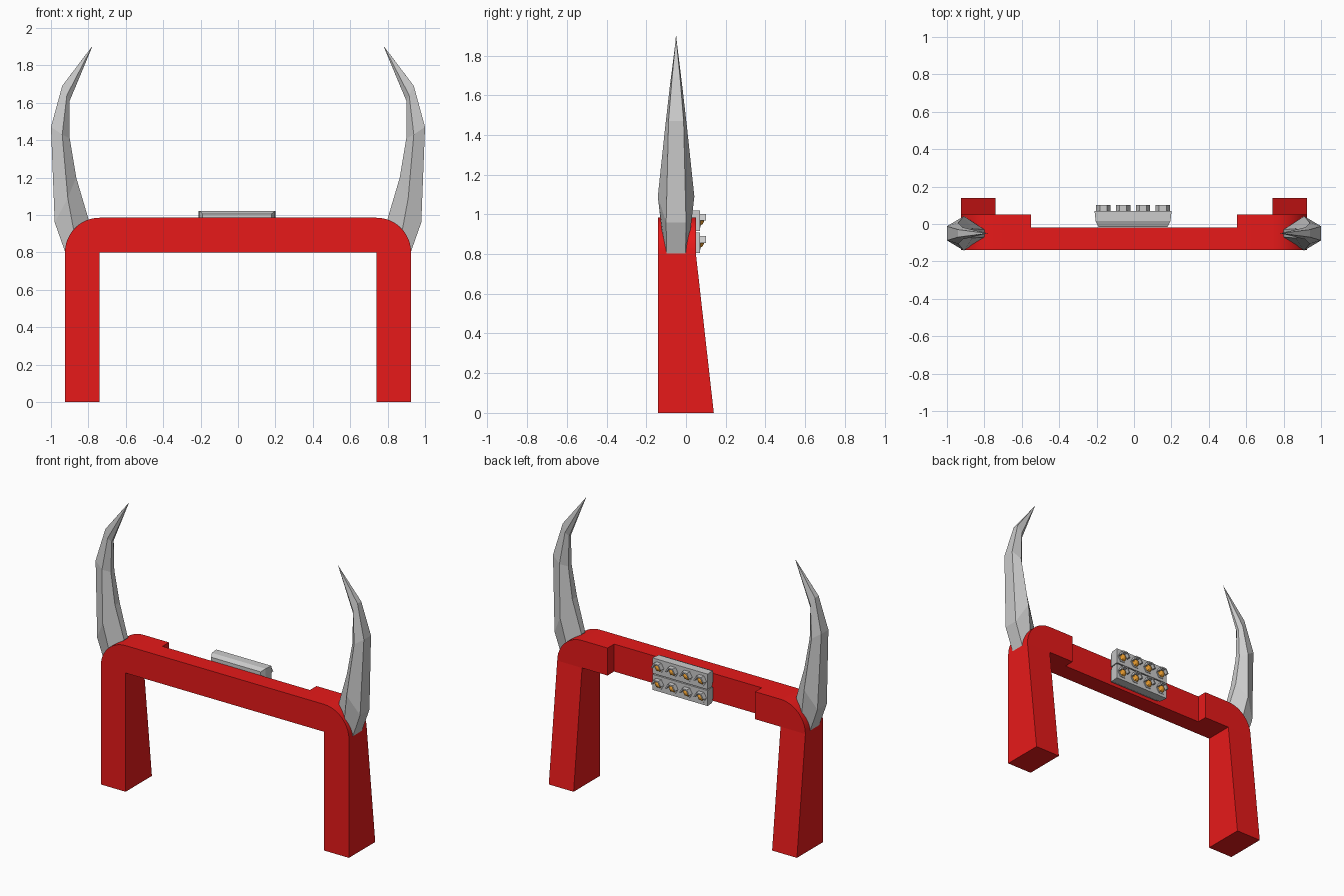
import bpy, bmesh, math

if "Cube" in bpy.data.objects:
    bpy.data.objects.remove(bpy.data.objects["Cube"])


def material(name, color):
    m = bpy.data.materials.new(name)
    m.diffuse_color = color
    m.use_nodes = True
    m.node_tree.nodes["Principled BSDF"].inputs["Base Color"].default_value = m.diffuse_color
    return m


red = material("red_paint", (0.8, 0.01, 0.01, 1))
amber = material("amber_glass", (0.85, 0.35, 0.03, 1))


def make(name, rings, mat=None, closed=True, skip=(), mirror=False, caps=True):
    """Loft matching rings of points into a mesh; skip leaves out hidden side faces."""
    bm = bmesh.new()
    vs = [[bm.verts.new(p) for p in r] for r in rings]
    n = len(rings[0])
    for a, b in zip(vs, vs[1:]):
        for i in range(n):
            if i not in skip:
                j = (i + 1) % n
                bm.faces.new((a[i], a[j], b[j], b[i]))
    if caps:
        bm.faces.new(vs[0][::-1])
        bm.faces.new(vs[-1])
    if closed:
        bmesh.ops.remove_doubles(bm, verts=bm.verts, dist=1e-5)
    bmesh.ops.recalc_face_normals(bm, faces=bm.faces)
    me = bpy.data.meshes.new(name)
    bm.to_mesh(me)
    bm.free()
    ob = bpy.data.objects.new(name, me)
    bpy.context.collection.objects.link(ob)
    if mat:
        me.materials.append(mat)
    if mirror:
        ob.modifiers.new("mirror", "MIRROR")
    return ob


def prism(name, outline, y0, back, **kw):
    """Extrude an x-z outline from y0 to a back depth that depends on z."""
    return make(name, [[(x, y0, z) for x, z in outline],
                       [(x, back(z), z) for x, z in outline]], **kw)


# Tapered legs
prism("leg", [(0.74, 0), (0.925, 0), (0.925, 0.8), (0.74, 0.8)], -0.14,
      lambda z: 0.14 - 0.09 * z / 0.8, mat=red, skip=(2,), mirror=True)

# Rounded thick corners
arc = [(0.74 + 0.185 * math.cos(t), 0.8 + 0.185 * math.sin(t))
       for t in (math.pi / 2 * i / 12 for i in range(13))]
corner = prism("corner", [(0.55, 0.8), (0.74, 0.8)] + arc + [(0.55, 0.985)], -0.14,
               lambda z: 0.05, mat=red, skip=(1,), mirror=True)
bpy.context.view_layer.objects.active = corner
corner.select_set(True)
bpy.ops.object.shade_smooth_by_angle(angle=math.radians(30))

# Thin crossbar
prism("crossbar", [(-0.55, 0.8), (0.55, 0.8), (0.55, 0.985), (-0.55, 0.985)],
      -0.14, lambda z: -0.02, mat=red, skip=(1, 3))

# Curved horns: (x, z, half depth) of the outer, middle and inner edges per ring
YC = -0.05
sections = [
    [(0.92, 0.79, 0.048), (0.875, 0.90, 0.07), (0.80, 0.98, 0.02)],
    [(0.98, 0.96, 0.050), (0.91, 1.09, 0.092), (0.865, 1.20, 0.025)],
    [(1.00, 1.47, 0.038), (0.94, 1.43, 0.056), (0.90, 1.41, 0.018)],
    [(0.94, 1.69, 0.020), (0.915, 1.64, 0.032), (0.90, 1.61, 0.010)],
    [(0.78, 1.90, 0)] * 3,
]
rings = [[(x, YC - d, z) for x, z, d in s] + [(x, YC + d, z) for x, z, d in s[::-1]]
         for s in sections]
# the tip collapses to a point, so its cap is a tiny triangle fan
rings[-1] = [(x + 1e-3 * math.cos(i * math.pi / 3), y + 1e-3 * math.sin(i * math.pi / 3), z)
             for i, (x, y, z) in enumerate(rings[-1])]
make("horn", rings, mirror=True)

# Two light bars, each with four hooded lamps
for row, zc in (("upper", 0.968), ("lower", 0.857)):
    make(row + "_light_bar",
         [[(-0.005 + sx * hx, y, zc + sz * hz)
           for sx, sz in ((-1, -1), (1, -1), (1, 1), (-1, 1))]
          for y, hx, hz in ((-0.015, 0.185, 0.038), (0.015, 0.2, 0.052), (0.07, 0.206, 0.052))])
    for k in range(4):
        xc = -0.164 + k * 0.106

        def hexa(r, y, lo=0, hi=6):
            return [(xc + r * math.cos(i * math.pi / 3), y, zc + r * math.sin(i * math.pi / 3))
                    for i in range(lo, hi)]

        def hood(y):
            return hexa(0.038, y, 0, 4) + hexa(0.028, y, 0, 4)[::-1]

        make(row + "_lamp_hood", [hood(0.069), hood(0.102)])
        make(row + "_lamp_rim", [hexa(0.038, 0.069), hexa(0.038, 0.074)])
        make(row + "_lamp_bulb", [hexa(0.028, 0.073), hexa(0.02, 0.084), hexa(0.006, 0.09)], mat=amber)
